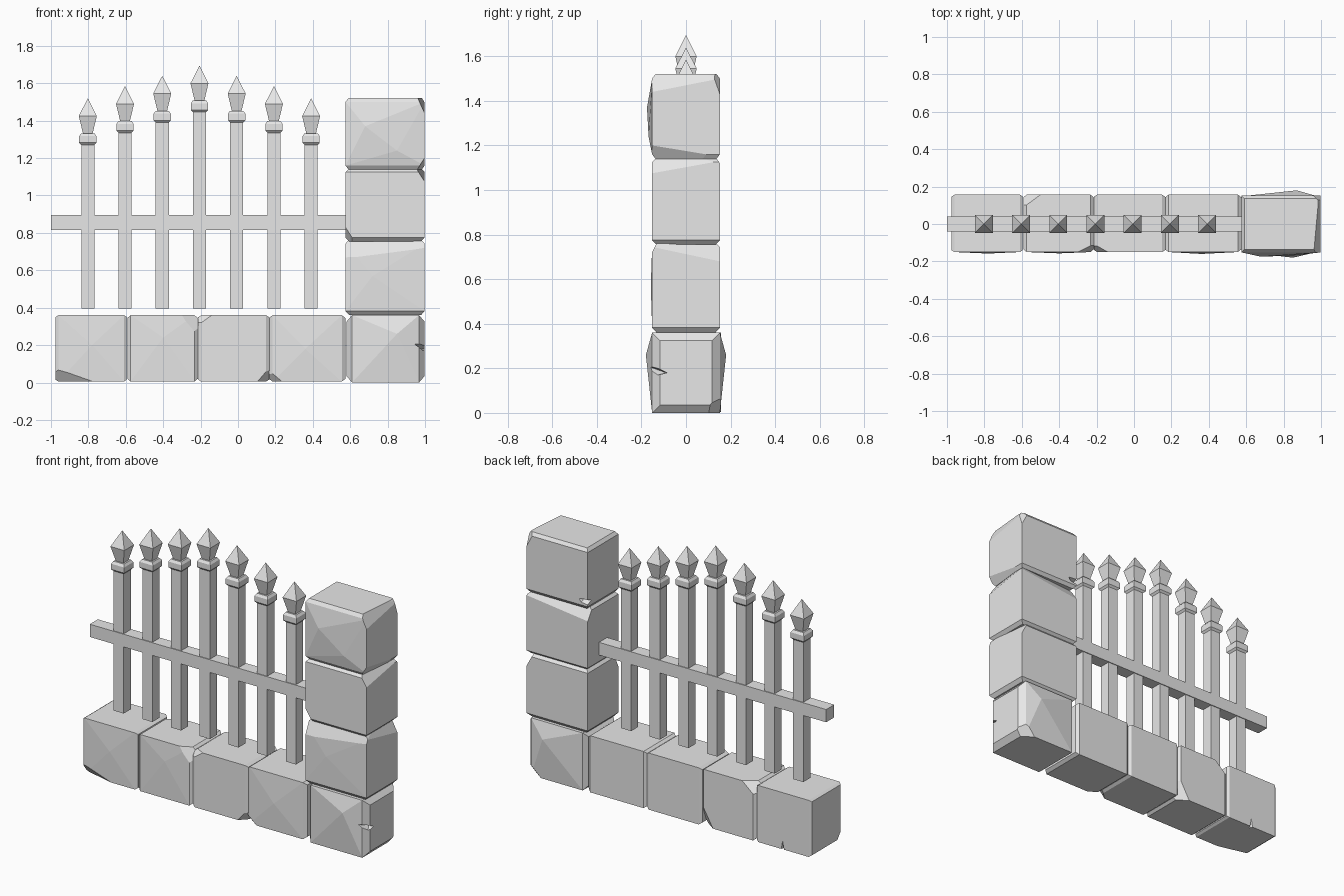
import bpy
import bmesh
from mathutils import Vector

if "Cube" in bpy.data.objects:
    bpy.data.objects.remove(bpy.data.objects["Cube"], do_unlink=True)

GREY = (0.8, 0.8, 0.8, 1.0)
stone = bpy.data.materials.new("plain grey")
stone.use_nodes = True
stone.diffuse_color = GREY
stone.node_tree.nodes["Principled BSDF"].inputs["Base Color"].default_value = GREY


def finish(bm, name):
    bmesh.ops.recalc_face_normals(bm, faces=bm.faces[:])
    mesh = bpy.data.meshes.new(name)
    bm.to_mesh(mesh)
    bm.free()
    mesh.materials.append(stone)
    obj = bpy.data.objects.new(name, mesh)
    bpy.context.scene.collection.objects.link(obj)
    return obj


def hull(points):
    bm = bmesh.new()
    verts = [bm.verts.new(p) for p in points]
    res = bmesh.ops.convex_hull(bm, input=verts)
    loose = {v for v in res["geom_interior"] + res["geom_unused"]
             if isinstance(v, bmesh.types.BMVert) and not v.link_faces}
    bmesh.ops.delete(bm, geom=list(loose), context="VERTS")
    bmesh.ops.dissolve_limit(bm, angle_limit=0.01, verts=bm.verts[:], edges=bm.edges[:])
    return bm


def chip(bm, centre, a, b, c):
    """Slice off the corner beyond the plane through three points."""
    a, b, c = Vector(a), Vector(b), Vector(c)
    normal = (b - a).cross(c - a).normalized()
    if normal.dot(centre - a) > 0:
        normal.negate()
    res = bmesh.ops.bisect_plane(bm, geom=bm.verts[:] + bm.edges[:] + bm.faces[:],
                                 plane_co=a, plane_no=normal, clear_outer=True)
    edges = [e for e in res["geom_cut"] if isinstance(e, bmesh.types.BMEdge)]
    if edges:
        bmesh.ops.holes_fill(bm, edges=edges)


def notch(obj, points):
    """Carve a wedge out of a block."""
    cutter = finish(hull(points), "notch_cutter")
    cutter.hide_render = True
    mod = obj.modifiers.new("notch", "BOOLEAN")
    mod.operation, mod.solver, mod.object = "DIFFERENCE", "EXACT", cutter
    bpy.context.view_layer.update()
    graph = bpy.context.evaluated_depsgraph_get()
    mesh = bpy.data.meshes.new_from_object(obj.evaluated_get(graph))
    obj.modifiers.clear()
    obj.data = mesh
    bpy.data.objects.remove(cutter, do_unlink=True)


def block(name, low, high, axis, taper, inset, bulges=(), chips=()):
    """Stone with both ends along one axis tapered, plus bulges and chips."""
    points = list(bulges)
    for i in range(8):
        corner = Vector([(low, high)[(i >> k) & 1][k] for k in range(3)])
        sign = [1 if (i >> k) & 1 else -1 for k in range(3)]
        body, end = corner.copy(), corner.copy()
        body[axis] -= sign[axis] * taper
        for k in range(3):
            if k != axis:
                end[k] -= sign[k] * inset
        points += [body, end]
    bm = hull(points)
    centre = (Vector(low) + Vector(high)) / 2
    for c in chips:
        chip(bm, centre, *c)
    return finish(bm, name)


# Low wall stones
F, B, H = -0.15, 0.157, 0.36
end_stone = block("wall_stone_1", (-0.975, F, 0.005), (-0.595, B, H), 0, 0.015, 0.01,
                  [(-0.78, -0.158, 0.2)],
                  [[(-0.97, F, 0.07), (-0.79, F, 0.01), (-0.96, -0.1, 0)]])
block("wall_stone_2", (-0.592, F, 0.005), (-0.215, B, H), 0, 0.018, 0.015,
      [(-0.4, -0.157, 0.24)],
      [[(-0.3, F, 0.36), (-0.23, F, 0.27), (-0.22, -0.11, 0.36)],
       [(-0.59, 0.09, 0.36), (-0.5, 0.157, 0.36), (-0.57, 0.157, 0.3)],
       [(-0.3, 0.157, 0), (-0.22, 0.157, 0.14), (-0.22, 0.1, 0)]])
block("wall_stone_3", (-0.215, F, 0.005), (0.168, B, H), 0, 0.018, 0.012, (),
      [[(0.1, F, 0), (0.16, F, 0.07), (0.15, -0.1, 0)],
       [(-0.21, F, 0.31), (-0.14, F, 0.36), (-0.21, -0.11, 0.36)]])
block("wall_stone_4", (0.165, F, 0.005), (0.575, B, H), 0, 0.02, 0.015,
      [(0.36, -0.16, 0.18)],
      [[(0.17, F, 0.06), (0.24, F, 0), (0.17, -0.1, 0)]])
notch(end_stone, [(-0.81, 0.2, -0.02), (-0.75, 0.2, -0.02),
                  (-0.78, 0.2, 0.15), (-0.78, 0.12, -0.02)])

# Pillar stones
L, R, D = 0.575, 0.998, 0.152
base = block("pillar_base", (0.58, -D, 0), (R, D, 0.36), 0, 0.03, 0.035,
             [(0.85, -0.18, 0.26), (0.87, 0.18, 0.26)],
             [[(0.9, D, 0), (R, D, 0.09), (R, 0.08, 0)]])
notch(base, [(1.03, -0.2, 0.24), (1.03, -0.2, 0.15), (0.93, -0.2, 0.22),
             (0.97, -0.09, 0.18), (1.03, -0.08, 0.18)])
block("pillar_lower_stone", (L, -D, 0.36), (R, D, 0.765), 2, 0.022, 0.02,
      [(0.72, -0.158, 0.57)],
      [[(0.58, -D, 0.67), (R, -D, 0.72), (0.8, -0.12, 0.765)],
       [(R, -D, 0.745), (R, D, 0.68), (0.97, 0, 0.765)]])
block("pillar_middle_stone", (L, -D, 0.755), (R, D, 1.145), 2, 0.02, 0.02, (),
      [[(R, -D, 1.075), (R, D, 1.13), (0.97, 0, 1.145)],
       [(0.58, D, 1.07), (R, D, 1.12), (0.8, 0.12, 1.145)],
       [(L, -D, 0.83), (0.62, -D, 0.76), (L, -0.1, 0.77)]])
cap = block("pillar_top_stone", (L, -D, 1.14), (R, D, 1.52), 2, 0.02, 0.015,
            [(0.68, -0.175, 1.37), (0.85, -0.168, 1.24)],
            [[(R, -D, 1.44), (R, D, 1.5), (0.975, 0, 1.52)],
             [(R, -D, 1.2), (R, D, 1.15), (0.975, 0, 1.14)],
             [(R, 0.12, 1.52), (R, D, 1.43), (0.95, D, 1.52)]])
notch(cap, [(0.55, 0.2, 1.15), (0.55, 0.2, 1.22), (0.66, 0.2, 1.21),
            (0.62, 0.2, 1.16), (0.62, 0.12, 1.19), (0.55, 0.11, 1.19)])


def square_loft(name, x, rings):
    """Square cross-sections (half width, height) stacked along z."""
    bm = bmesh.new()
    loops = [[bm.verts.new((x + sx * h, sy * h, z))
              for sx, sy in ((-1, -1), (1, -1), (1, 1), (-1, 1))] for h, z in rings]
    for a, b in zip(loops, loops[1:]):
        for i in range(4):
            j = (i + 1) % 4
            bm.faces.new((a[i], a[j], b[j], b[i]))
    bm.faces.new(loops[0])
    bm.faces.new(loops[-1])
    bmesh.ops.remove_doubles(bm, verts=bm.verts[:], dist=0.0005)
    return finish(bm, name)


# Upright bars with collars and pointed finials
for n in range(7):
    x = -0.803 + n * 0.199
    tip = 1.695 - (0, 0.055, 0.11, 0.175)[abs(n - 3)]
    square_loft(f"bar_{n + 1}", x, [(0.035, 0.395), (0.035, tip - 0.245)])
    square_loft(f"collar_{n + 1}", x, [(0.035, tip - 0.25), (0.046, tip - 0.238),
                                       (0.046, tip - 0.203), (0.036, tip - 0.188)])
    square_loft(f"finial_{n + 1}", x, [(0.026, tip - 0.188), (0.048, tip - 0.095), (0, tip)])

# Cross rail
rail = bmesh.new()
bmesh.ops.create_cube(rail, size=1)
for v in rail.verts:
    v.co = Vector((-0.2 + v.co.x * 1.6, v.co.y * 0.08, 0.855 + v.co.z * 0.08))
finish(rail, "cross_rail")
